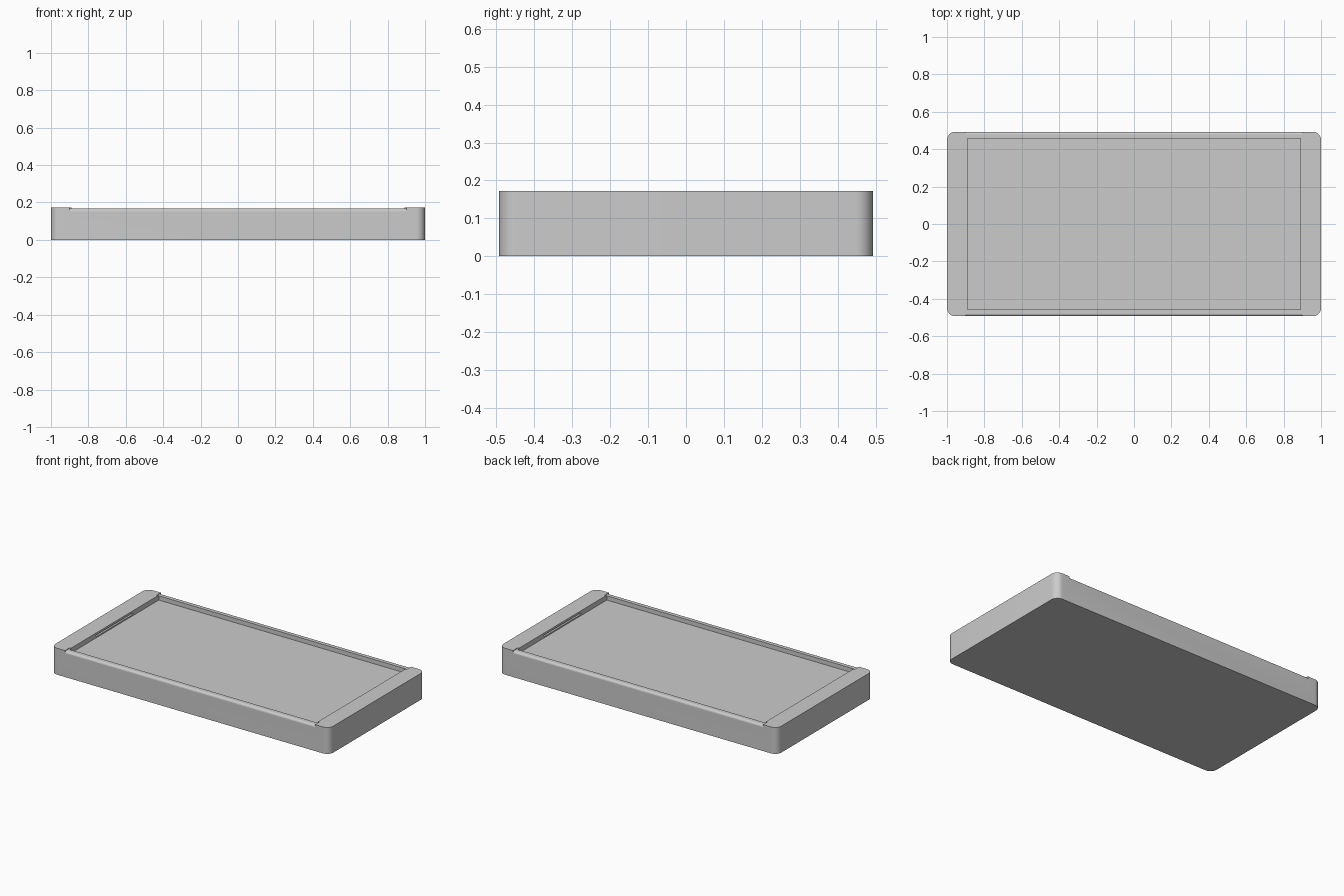
import bpy, bmesh, math

if "Cube" in bpy.data.objects:
    bpy.data.objects.remove(bpy.data.objects["Cube"])

W, D, H = 1.0, 0.493, 0.172        # half length, half depth, height
IX, IY, FLOOR = 0.89, 0.457, 0.14  # recess half sizes and floor height


def extrude(name, pts, vec):
    """Solid made by sweeping a flat outline along vec."""
    bm = bmesh.new()
    face = bm.faces.new([bm.verts.new(p) for p in pts])
    new = bmesh.ops.extrude_face_region(bm, geom=[face])["geom"]
    bmesh.ops.translate(bm, vec=vec, verts=[v for v in new if isinstance(v, bmesh.types.BMVert)])
    bmesh.ops.recalc_face_normals(bm, faces=bm.faces)
    mesh = bpy.data.meshes.new(name)
    bm.to_mesh(mesh)
    bm.free()
    ob = bpy.data.objects.new(name, mesh)
    bpy.context.collection.objects.link(ob)
    return ob


def box(name, x0, x1, y0, y1, z0, z1):
    return extrude(name, [(x0, y0, z0), (x1, y0, z0), (x1, y1, z0), (x0, y1, z0)], (0, 0, z1 - z0))


def cut(target, cutter):
    mod = target.modifiers.new(cutter.name, "BOOLEAN")
    mod.operation, mod.solver, mod.object = "DIFFERENCE", "EXACT", cutter
    cutter.hide_render = True
    cutter.hide_set(True)


# Tray body with rounded vertical corners
R, N = 0.045, 10
outline = []
for cx, cy, start in ((1, 1, 0), (-1, 1, 90), (-1, -1, 180), (1, -1, 270)):
    for i in range(N + 1):
        a = math.radians(start + 90 * i / N)
        outline.append((cx * (W - R) + R * math.cos(a), cy * (D - R) + R * math.sin(a), 0))
body = extrude("tray_body", outline, (0, 0, H))

# Shallow rectangular recess
cut(body, box("recess_cutter", -IX, IX, -IY, IY, FLOOR, H + 0.1))

for s, side in ((1, "a"), (-1, "b")):
    # Rolled outer edge of each long rail, between the end caps
    r = 0.015
    top = H - 0.004
    prof = [(-0.9, s * (D - r + r * math.sin(t)), top - r + r * math.cos(t))
            for t in [math.pi / 2 * i / 6 for i in range(7)]]
    prof += [(-0.9, s * (D + 0.05), top - r), (-0.9, s * (D + 0.05), H + 0.05),
             (-0.9, s * (IY - 0.01), H + 0.05), (-0.9, s * (IY - 0.01), top)]
    cut(body, extrude("rail_cutter_" + side, prof, (1.8, 0, 0)))
    # Narrow slot in the inner wall of each end cap
    x = sorted((s * (IX - 0.01), s * (IX + 0.02)))
    cut(body, box("slot_cutter_" + side, x[0], x[1], -0.19, 0.19, 0.148, 0.158))

bpy.context.view_layer.objects.active = body
body.select_set(True)
bpy.ops.object.shade_smooth_by_angle(angle=math.radians(30))
